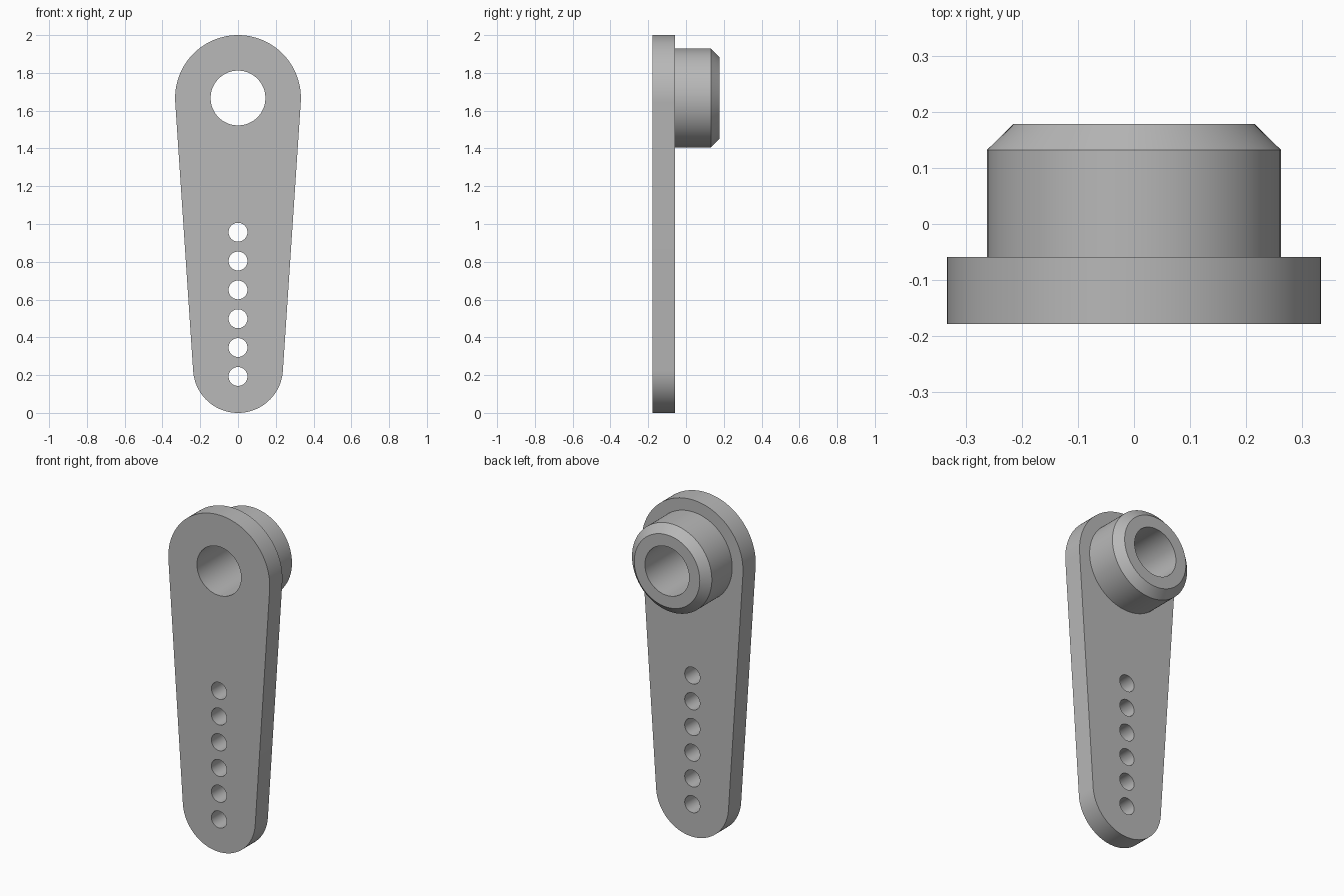
import bpy, bmesh
from math import pi, sin, cos, asin, radians
from mathutils import Matrix, Vector

cube = bpy.data.objects.get("Cube")
if cube:
    bpy.data.objects.remove(cube)

FRONT, PLATE_BACK, BACK = -0.178, -0.059, 0.178
TOP_R, LOW_R, BORE_R, HOLE_R = 0.333, 0.238, 0.145, 0.05
TOP_Z, LOW_Z = 2 - TOP_R, LOW_R
SEGMENTS = 96

grey = bpy.data.materials.new("grey")
grey.use_nodes = True
colour = (0.48, 0.48, 0.48, 1)
grey.diffuse_color = colour
grey.node_tree.nodes["Principled BSDF"].inputs["Base Color"].default_value = colour


def arc(z, radius, start, end, steps):
    """Points on an arc around (0, z)."""
    angles = [start + (end - start) * i / steps for i in range(steps + 1)]
    return [(radius * cos(a), z + radius * sin(a)) for a in angles]


def circle(z, radius, steps):
    return arc(z, radius, 0, 2 * pi, steps)[:-1]


def add_object(name, mesh):
    """Link a mesh, shade it smooth and keep its edges sharp."""
    obj = bpy.data.objects.new(name, mesh)
    bpy.context.collection.objects.link(obj)
    mesh.materials.clear()
    mesh.materials.append(grey)
    bpy.ops.object.select_all(action="DESELECT")
    obj.select_set(True)
    bpy.context.view_layer.objects.active = obj
    bpy.ops.object.shade_smooth_by_angle(angle=radians(30))
    return obj


# Arm plate: two tangent arcs with the bore and six small holes
tilt = asin((TOP_R - LOW_R) / (TOP_Z - LOW_Z))
outline = arc(TOP_Z, TOP_R, -tilt, pi + tilt, 64)
outline += arc(LOW_Z, LOW_R, pi + tilt, 2 * pi - tilt, 64)
loops = [outline, circle(TOP_Z, BORE_R, SEGMENTS)]
loops += [circle(0.193 + 0.1527 * i, HOLE_R, 40) for i in range(6)]

curve = bpy.data.curves.new("arm_outline", "CURVE")
curve.dimensions = "2D"
curve.fill_mode = "BOTH"
curve.extrude = (PLATE_BACK - FRONT) / 2
for loop in loops:
    spline = curve.splines.new("POLY")
    spline.points.add(len(loop) - 1)
    for point, (x, z) in zip(spline.points, loop):
        point.co = (x, z, 0, 1)
    spline.use_cyclic_u = True

helper = bpy.data.objects.new("arm_outline", curve)
bpy.context.collection.objects.link(helper)
depsgraph = bpy.context.evaluated_depsgraph_get()
plate = bpy.data.meshes.new_from_object(helper.evaluated_get(depsgraph))
bpy.data.objects.remove(helper)
plate.transform(Matrix.Translation((0, (FRONT + PLATE_BACK) / 2, 0)) @ Matrix.Rotation(pi / 2, 4, "X"))

bm = bmesh.new()
bm.from_mesh(plate)
bmesh.ops.remove_doubles(bm, verts=bm.verts, dist=0.0001)
bmesh.ops.recalc_face_normals(bm, faces=bm.faces)
bm.to_mesh(plate)
bm.free()
add_object("arm_plate", plate)

# Hub: lathed ring with a chamfered rear rim, open where it meets the plate
profile = [(BORE_R, PLATE_BACK), (BORE_R, BACK), (0.215, BACK), (0.262, 0.132), (0.262, PLATE_BACK)]
bm = bmesh.new()
rings = [[bm.verts.new((x, y, z)) for x, z in circle(TOP_Z, r, SEGMENTS)] for r, y in profile]
for a, b in zip(rings, rings[1:]):
    for i in range(SEGMENTS):
        j = (i + 1) % SEGMENTS
        bm.faces.new((a[i], a[j], b[j], b[i]))

# Make the rear annulus, and so the whole ring, face outward
bm.normal_update()
rear = max(bm.faces, key=lambda f: f.calc_center_median().y)
if rear.normal.dot(Vector((0, 1, 0))) < 0:
    bmesh.ops.reverse_faces(bm, faces=bm.faces)
hub = bpy.data.meshes.new("hub")
bm.to_mesh(hub)
bm.free()
add_object("hub", hub)
